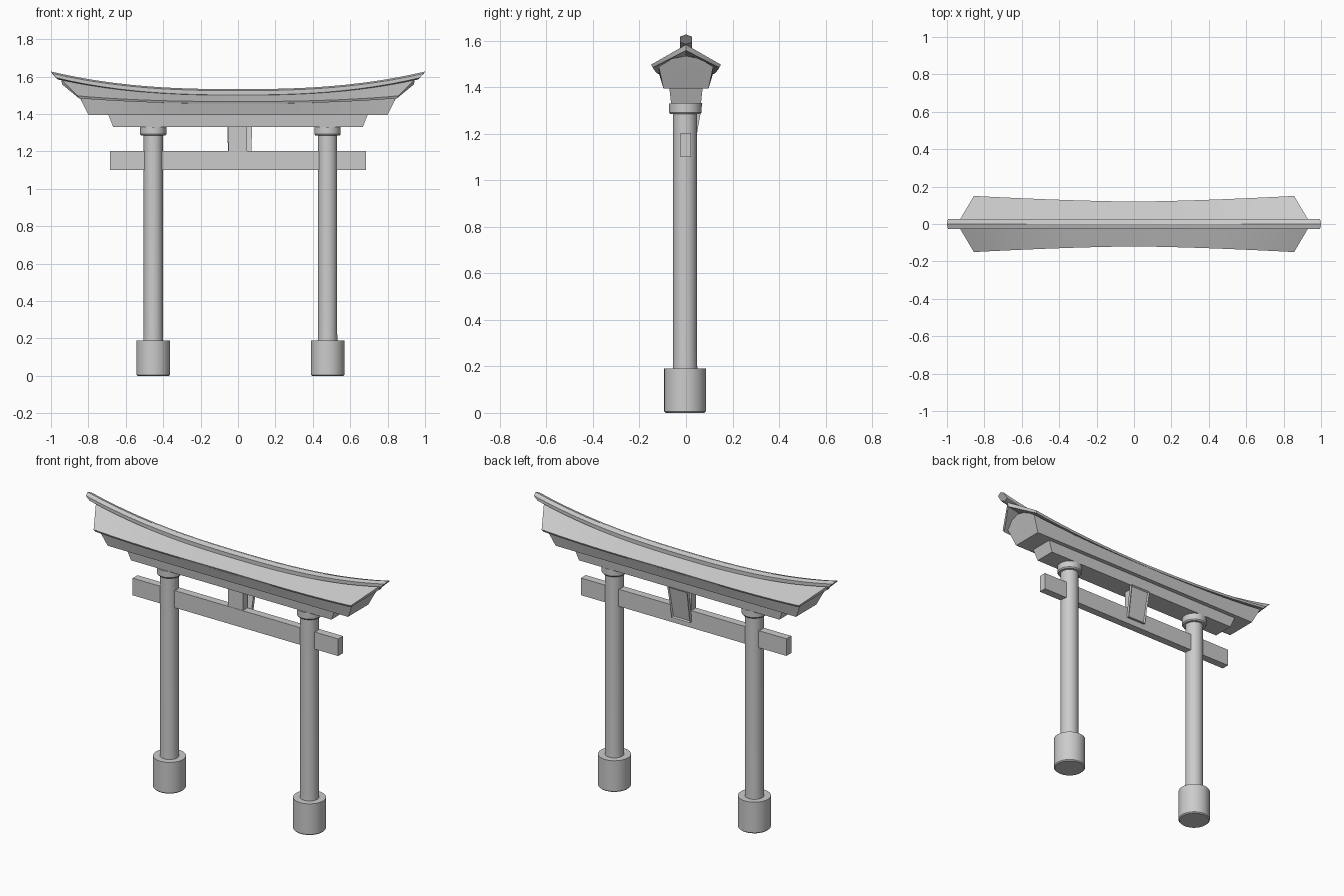
import bpy, bmesh, math
from mathutils import Matrix

if "Cube" in bpy.data.objects:
    bpy.data.objects.remove(bpy.data.objects["Cube"])


def finish(bm, name, smooth=False):
    bmesh.ops.recalc_face_normals(bm, faces=bm.faces)
    me = bpy.data.meshes.new(name)
    bm.to_mesh(me)
    bm.free()
    ob = bpy.data.objects.new(name, me)
    bpy.context.collection.objects.link(ob)
    if smooth:
        bpy.ops.object.select_all(action='DESELECT')
        ob.select_set(True)
        bpy.context.view_layer.objects.active = ob
        bpy.ops.object.shade_smooth_by_angle(angle=math.radians(30))
    return ob


def box(name, x0, x1, y0, y1, z0, z1):
    bm = bmesh.new()
    bmesh.ops.create_cube(bm, size=1)
    for v in bm.verts:
        v.co = (x1 if v.co.x > 0 else x0, y1 if v.co.y > 0 else y0, z1 if v.co.z > 0 else z0)
    return finish(bm, name)


def lathe(name, x, y, profile, sides=32):
    # turned solid from (radius, z) pairs
    bm = bmesh.new()
    rings = [[bm.verts.new((x + r * math.cos(2 * math.pi * i / sides),
                            y + r * math.sin(2 * math.pi * i / sides), z))
              for i in range(sides)] for r, z in profile]
    for a, b in zip(rings, rings[1:]):
        for i in range(sides):
            j = (i + 1) % sides
            bm.faces.new((a[i], a[j], b[j], b[i]))
    bm.faces.new(rings[0])
    bm.faces.new(rings[-1])
    return finish(bm, name, True)


def loft(name, points, steps=24, smooth=True):
    # beam along x; each point is (y_mid, y_end, z_mid, z_end, half_length),
    # listed for y >= 0 and mirrored to close the section
    loop = points + [(-a, -b, c, d, e) for a, b, c, d, e in reversed(points) if a != 0]
    bm = bmesh.new()
    rings = []
    for s in range(steps + 1):
        t = 2 * s / steps - 1
        k, m = abs(t) ** 2.5, abs(t) ** 1.5
        rings.append([bm.verts.new((t * L, y0 + (y1 - y0) * m, z0 + (z1 - z0) * k))
                      for y0, y1, z0, z1, L in loop])
    n = len(loop)
    for a, b in zip(rings, rings[1:]):
        for i in range(n):
            j = (i + 1) % n
            bm.faces.new((a[i], a[j], b[j], b[i]))
    caps = [bm.faces.new(rings[0]), bm.faces.new(rings[-1])]
    bmesh.ops.triangulate(bm, faces=caps)
    return finish(bm, name, smooth)


# pillars with foot blocks and top collars
for side, x in (("left", -0.453), ("right", 0.479)):
    lathe(side + "_foot", x, -0.004, [(0.084, 0), (0.09, 0.006), (0.09, 0.19)])
    lathe(side + "_pillar", x, -0.004, [(0.053, 0.18), (0.051, 0.24), (0.051, 1.335)])
    lathe(side + "_collar", x, -0.003, [(0.065, 1.285), (0.07, 1.292), (0.07, 1.33)])

# tie beam and central strut
box("tie_beam", -0.684, 0.684, -0.024, 0.022, 1.10, 1.203)
box("center_strut", -0.05, 0.048, -0.022, 0.02, 1.20, 1.335)

# straight lower lintel with flared ends
loft("lower_lintel", [(0.064, 0.064, 1.33, 1.33, 0.667),
                      (0.072, 0.072, 1.40, 1.40, 0.695)], steps=1, smooth=False)

# upper lintel whose top follows the roof
loft("upper_lintel", [(0.097, 0.097, 1.395, 1.395, 0.80),
                      (0.115, 0.117, 1.455, 1.488, 0.845),
                      (0.06, 0.06, 1.472, 1.523, 0.862),
                      (0, 0, 1.485, 1.535, 0.868)])

# curved gable roof
loft("roof", [(0, 0, 1.485, 1.558, 0.94),
              (0.115, 0.143, 1.456, 1.484, 0.85),
              (0.12, 0.15, 1.467, 1.497, 0.856),
              (0, 0, 1.508, 1.583, 0.945)])

# ridge cap
loft("ridge_cap", [(0, 0, 1.495, 1.585, 0.965),
                   (0.026, 0.026, 1.502, 1.593, 0.97),
                   (0.026, 0.026, 1.525, 1.617, 0.995),
                   (0, 0, 1.533, 1.627, 1.0)])

# tilted framed plaque on the back
bm = bmesh.new()
bmesh.ops.create_cube(bm, size=1)
for v in bm.verts:
    half = 0.066 if v.co.z > 0 else 0.061
    v.co = (math.copysign(half, v.co.x), v.co.y * 0.018, v.co.z * 0.20)
bm.normal_update()
face = max(bm.faces, key=lambda f: f.normal.y)
bmesh.ops.inset_region(bm, faces=[face], thickness=0.01)
for v in face.verts:
    v.co.y -= 0.007
bm.transform(Matrix.Translation((0.009, 0.044, 1.235)) @ Matrix.Rotation(-math.radians(10), 4, 'X'))
finish(bm, "plaque")
